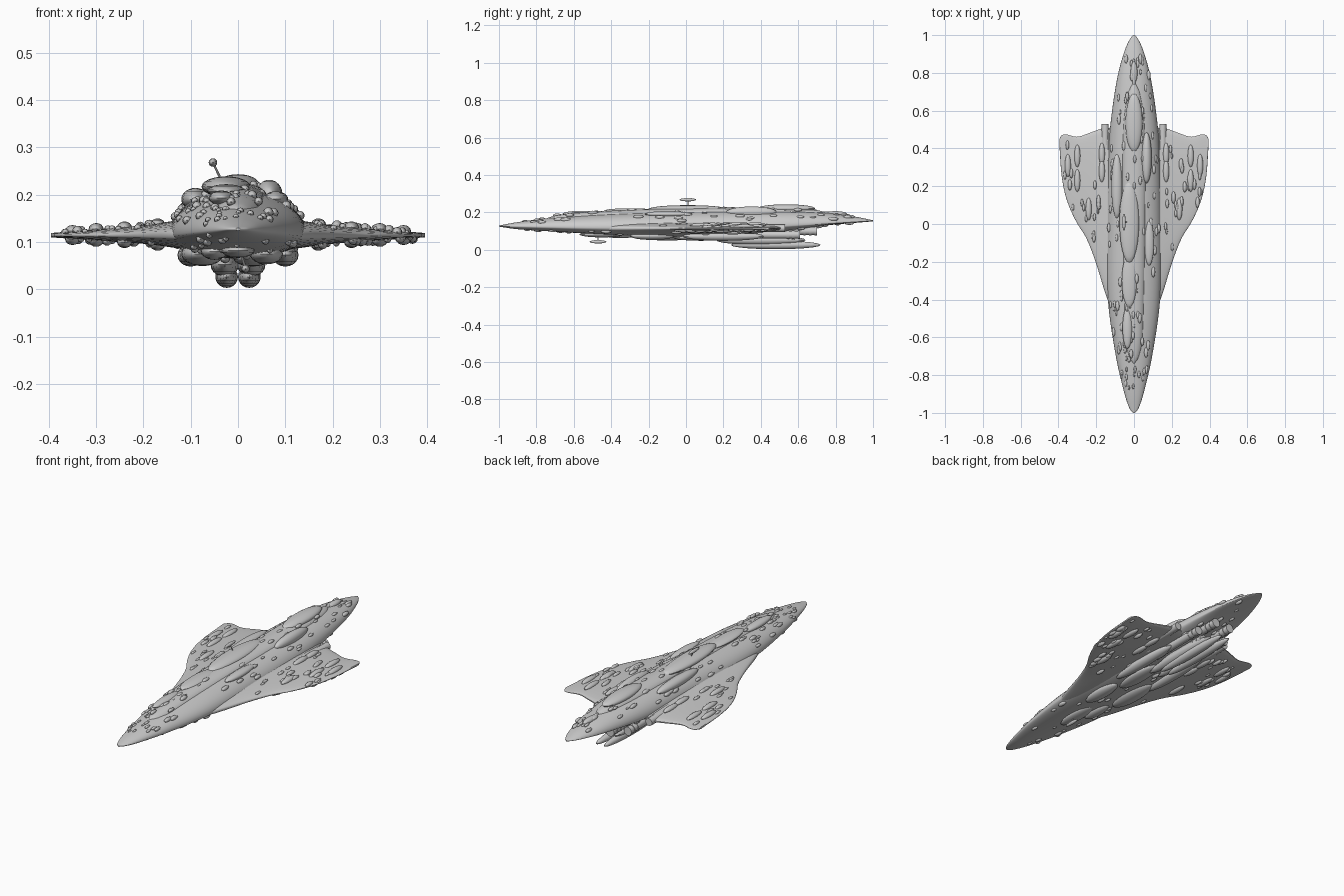
import bpy, bmesh, math, random
from mathutils import Matrix, Vector

if "Cube" in bpy.data.objects:
    bpy.data.objects.remove(bpy.data.objects["Cube"])

random.seed(7)
hull_grey = bpy.data.materials.new("hull_grey")
hull_grey.use_nodes = True
GREY = (0.6, 0.6, 0.6, 1)
hull_grey.diffuse_color = GREY
hull_grey.node_tree.nodes["Principled BSDF"].inputs["Base Color"].default_value = GREY


def finish(bm, name, angle=40):
    """Turn a bmesh into a smooth shaded grey object."""
    bmesh.ops.recalc_face_normals(bm, faces=bm.faces)
    mesh = bpy.data.meshes.new(name)
    bm.to_mesh(mesh)
    bm.free()
    mesh.materials.append(hull_grey)
    obj = bpy.data.objects.new(name, mesh)
    bpy.context.collection.objects.link(obj)
    bpy.ops.object.select_all(action='DESELECT')
    obj.select_set(True)
    bpy.context.view_layer.objects.active = obj
    bpy.ops.object.shade_smooth_by_angle(angle=math.radians(angle))
    return obj


def curve(table, t):
    """Smooth interpolation through (position, value) points."""
    last = len(table) - 1
    t = min(max(t, table[0][0]), table[last][0])
    i = next(k for k in range(last) if t <= table[k + 1][0])

    def slope(k):
        a, b = table[max(k - 1, 0)], table[min(k + 1, last)]
        return (b[1] - a[1]) / (b[0] - a[0])
    (p, v), (q, w) = table[i], table[i + 1]
    h = q - p
    s = (t - p) / h
    return (v * (1 + 2 * s) * (1 - s) ** 2 + w * s * s * (3 - 2 * s)
            + h * s * (1 - s) * ((1 - s) * slope(i) - s * slope(i + 1)))


def loft(rings, name, angle=40):
    """Skin a list of closed rings and cap both ends."""
    bm = bmesh.new()
    loops = [[bm.verts.new(p) for p in ring] for ring in rings]
    for a, b in zip(loops, loops[1:]):
        for i in range(len(a)):
            j = (i + 1) % len(a)
            bm.faces.new((a[i], a[j], b[j], b[i]))
    bm.faces.new(loops[0])
    bm.faces.new(loops[-1])
    return finish(bm, name, angle)


def blob(bm, center, radii, detail=12):
    """Add one ellipsoid."""
    matrix = Matrix.Translation(center) @ Matrix.Diagonal((*radii, 1))
    bmesh.ops.create_uvsphere(bm, u_segments=detail, v_segments=max(8, detail // 2),
                              radius=1, matrix=matrix)


def rod(bm, start, end, r1, r2, sides=16):
    """Add a capped cylinder or cone between two points."""
    start, end = Vector(start), Vector(end)
    axis = end - start
    matrix = Matrix.Translation((start + end) / 2) @ axis.to_track_quat('Z', 'Y').to_matrix().to_4x4()
    bmesh.ops.create_cone(bm, cap_ends=True, segments=sides, radius1=r1, radius2=r2,
                          depth=axis.length, matrix=matrix)


# Hull shape along its length
WIDTH = [(-1, .004), (-.98, .022), (-.9, .05), (-.7, .096), (-.4, .138), (0, .145),
         (.4, .135), (.6, .116), (.8, .083), (.93, .045), (.985, .018), (1, .004)]
TOP = [(-1, .13), (-.9, .148), (-.7, .173), (-.4, .195), (0, .208), (.5, .212),
       (.75, .198), (.9, .178), (1, .158)]
BOTTOM = [(-1, .124), (-.9, .11), (-.7, .097), (-.4, .08), (0, .066), (.3, .07),
          (.55, .1), (.75, .13), (1, .152)]
WAIST = [(-1, .127), (-.5, .118), (.2, .118), (.6, .132), (1, .155)]


def hull_z(x, y, up):
    """Height of the hull surface above or below the waist."""
    waist, edge = curve(WAIST, y), curve(TOP if up else BOTTOM, y)
    f = min(abs(x) / curve(WIDTH, y), 1)
    return waist + (edge - waist) * math.sqrt(1 - f * f)


def hull_ring(y, sides=40):
    w, ring = curve(WIDTH, y), []
    for i in range(sides):
        a = math.tau * i / sides
        x = w * math.cos(a)
        ring.append((x, y, hull_z(x, y, math.sin(a) >= 0)))
    return ring


loft([hull_ring(-math.cos(math.pi * i / 72)) for i in range(73)], "hull", 50)

# Raised spine along the back of the hull
SPINE_W = [(-.74, .006), (-.71, .03), (-.6, .05), (0, .062), (.5, .06), (.7, .035), (.76, .004)]


def spine_ring(y):
    w = curve(SPINE_W, y)
    base = curve(TOP, y) - .02
    rise = .02 + .014 * min(1, w / .05)
    return [(w * math.cos(a), y, base + rise * math.sin(a))
            for a in (math.tau * i / 24 for i in range(24))]


loft([spine_ring(.01 - .75 * math.cos(math.pi * i / 40)) for i in range(41)], "spine", 50)

# Wings: lens sections from root to tip
LEAD = [(.08, -.5), (.14, -.4), (.2, -.21), (.25, -.08), (.31, .02), (.36, .14), (.385, .27), (.395, .42)]
TRAIL = [(.08, .5), (.15, .51), (.22, .488), (.3, .462), (.36, .474), (.385, .468), (.395, .45)]
THICK = [(.08, .04), (.14, .03), (.2, .021), (.3, .013), (.395, .005)]


def wing_z(x, y, up):
    """Height of the wing surface."""
    a, b = curve(LEAD, abs(x)), curve(TRAIL, abs(x))
    s = min(max((y - a) / (b - a), 0), 1)
    lens = (4 * s * (1 - s)) ** .5 * .85 + .15
    return .114 + (1 if up else -.85) * curve(THICK, abs(x)) * lens


def wing_ring(x, n=16):
    a, b = curve(LEAD, abs(x)), curve(TRAIL, abs(x))
    stations = [a + (b - a) * (1 - math.cos(math.pi * i / n)) / 2 for i in range(n + 1)]
    return ([(x, y, wing_z(x, y, True)) for y in stations]
            + [(x, y, wing_z(x, y, False)) for y in reversed(stations)])


for name, side in (("left", 1), ("right", -1)):
    loft([wing_ring(side * (.08 + .315 * math.sin(math.pi * i / 48))) for i in range(25)],
         name + "_wing", 50)

    # Side ledge joining wing and hull
    bm = bmesh.new()
    blob(bm, (side * .125, .05, .125), (.026, .47, .024), 20)
    finish(bm, name + "_wing_root")

    # Stub behind the wing root
    bm = bmesh.new()
    rod(bm, (side * .153, .38, .115), (side * .153, .53, .115), .021, .019)
    finish(bm, name + "_wing_stub")

    # Engine cluster under the tail
    bm = bmesh.new()
    for x, z, front, back, r in ((.045, .1, .3, .7, .021), (.085, .08, .3, .61, .02), (.03, .065, .35, .58, .02)):
        rod(bm, (side * x, front, z), (side * x, back, z), r, r)
        for k in range(3):
            y = back - .03 * k
            rod(bm, (side * x, y - .012, z), (side * x, y, z), r * 1.12, r * 1.12)
        blob(bm, (side * x, front, z), (r * 1.1, .1, r * 1.1), 16)
    finish(bm, name + "_engines")

    # Long lower pods
    bm = bmesh.new()
    blob(bm, (side * .024, .48, .026), (.024, .24, .023), 20)
    blob(bm, (side * .028, .4, .052), (.03, .24, .026), 20)
    blob(bm, (side * .1, .2, .072), (.028, .22, .024), 20)
    finish(bm, name + "_lower_pods")

# Large blisters on the upper and lower hull
bm = bmesh.new()
for x, y, width, length, height in ((-.025, .01, .052, .215, .022), (0, .535, .045, .155, .022),
                                    (.066, .35, .028, .135, .03), (-.035, -.55, .026, .11, .016),
                                    (0, .8, .018, .06, .014), (-.025, -.3, .04, .14, .014),
                                    (-.09, .2, .03, .17, .024), (.08, -.1, .026, .12, .016)):
    lift = .01 if abs(x) < .05 and y < .7 else 0
    blob(bm, (x, y, hull_z(x, y, True) + lift), (width, length, height), 24)
finish(bm, "upper_blisters")

bm = bmesh.new()
for x, y, width, length, height in ((-.075, -.1, .045, .15, .026), (.06, -.18, .035, .12, .022),
                                    (0, -.45, .035, .12, .016), (.03, .08, .04, .15, .018),
                                    (-.05, -.35, .028, .09, .018), (.1, .15, .025, .1, .02)):
    blob(bm, (x, y, hull_z(x, y, False)), (width, length, height), 24)
finish(bm, "lower_blisters")

# Small bumps scattered over hull and wings
hull_bumps, wing_bumps = bmesh.new(), bmesh.new()
for i in range(170):
    y, up = random.uniform(-.9, .9), i % 3 > 0
    x = curve(WIDTH, y) * random.uniform(-.92, .92)
    r = random.uniform(.005, .011)
    lift = .011 if up and abs(x) < .045 and -.7 < y < .7 else 0
    blob(hull_bumps, (x, y, hull_z(x, y, up) + lift), (r, r * 2.6, r))
for i in range(90):
    x = random.uniform(.16, .37)
    s = random.uniform(.1, .9)
    y = curve(LEAD, x) * (1 - s) + curve(TRAIL, x) * s
    x *= random.choice((-1, 1))
    r = random.uniform(.005, .012)
    blob(wing_bumps, (x, y, wing_z(x, y, i % 2 == 0)), (r, r * 2.8, r))
for side in (-1, 1):
    for x, y in ((.35, .31), (.17, .37), (.3, .23), (.24, .08), (.3, .36), (.17, .28)):
        blob(wing_bumps, (side * x, y, wing_z(x, y, True)), (.016, .06, .013), 16)
        blob(wing_bumps, (side * x, y - .03, wing_z(x, y, False)), (.016, .06, .013), 16)
finish(hull_bumps, "hull_bumps")
finish(wing_bumps, "wing_bumps")

# Sensor pods on thin stalks above and below
for name, base, tip in (("upper_sensor", (-.035, .01, .23), (-.053, .01, .268)),
                        ("lower_sensor", (.008, -.47, .07), (.016, -.47, .043))):
    bm = bmesh.new()
    rod(bm, base, tip, .0025, .0025, 8)
    blob(bm, tip, (.009, .045, .009), 16)
    finish(bm, name)
